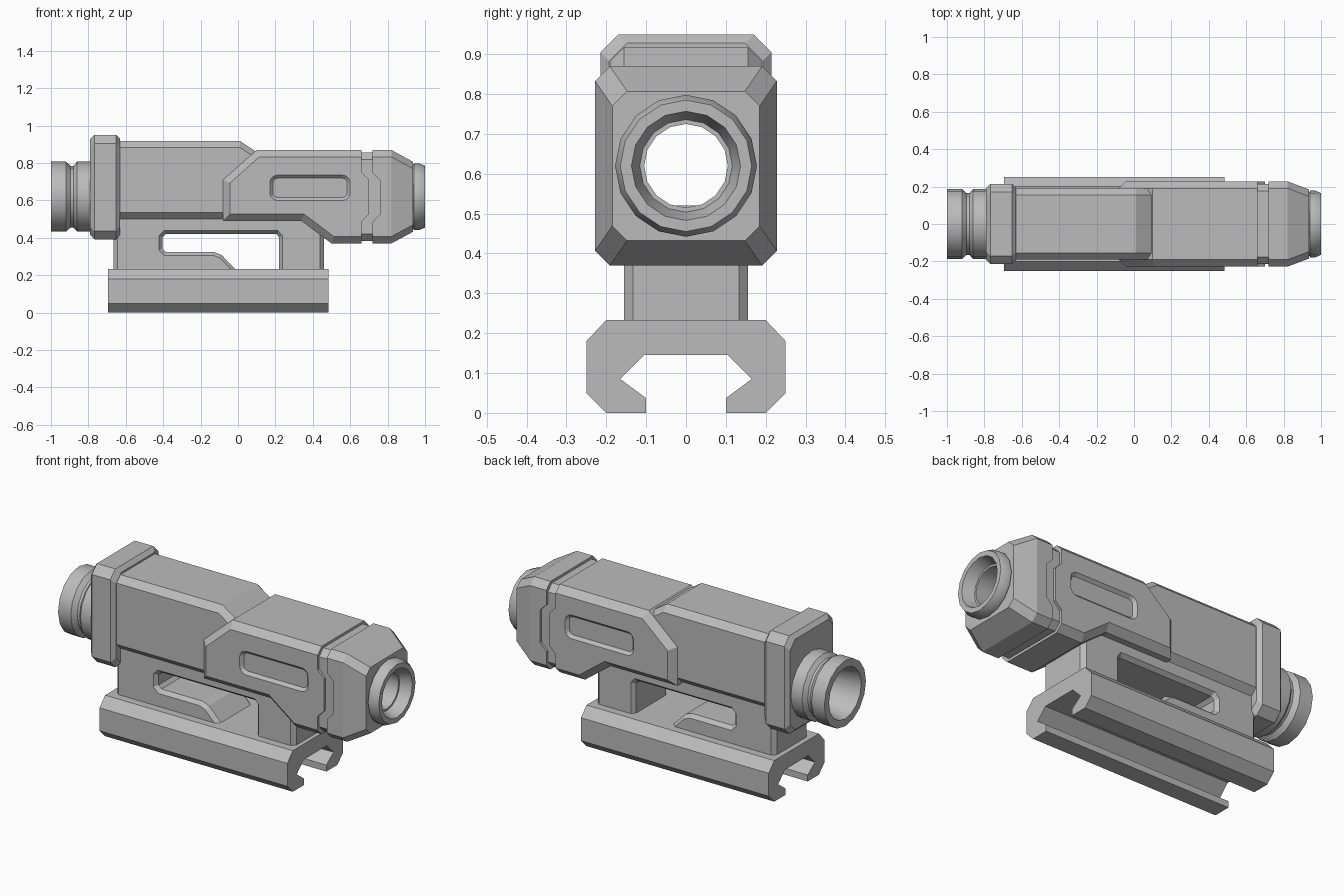
import bpy, bmesh, math
from mathutils import Vector

if "Cube" in bpy.data.objects:
    bpy.data.objects.remove(bpy.data.objects["Cube"])

AXIS_Z = 0.62   # height of the optical axis
SIDES = 16

grey = bpy.data.materials.new("matte_grey")
grey.use_nodes = True
grey.diffuse_color = (0.5, 0.5, 0.5, 1)
grey.node_tree.nodes["Principled BSDF"].inputs["Base Color"].default_value = (0.5, 0.5, 0.5, 1)


def finish(name, bm):
    bmesh.ops.recalc_face_normals(bm, faces=bm.faces)
    mesh = bpy.data.meshes.new(name)
    bm.to_mesh(mesh)
    bm.free()
    mesh.materials.append(grey)
    obj = bpy.data.objects.new(name, mesh)
    bpy.context.collection.objects.link(obj)
    return obj


def loft(name, rings, closed=False):
    """Skin a row of equal-length rings; cap the ends, or join last to first."""
    bm = bmesh.new()
    rows = [[bm.verts.new(p) for p in ring] for ring in rings]
    pairs = list(zip(rows, rows[1:])) + ([(rows[-1], rows[0])] if closed else [])
    for a, b in pairs:
        for i in range(len(a)):
            j = (i + 1) % len(a)
            bm.faces.new((a[i], a[j], b[j], b[i]))
    if not closed:
        bm.faces.new(rows[0])
        bm.faces.new(rows[-1])
    return finish(name, bm)


def octagon(x, half_width, z0, z1, c):
    """Rectangle with cut corners, standing across the x axis."""
    w = half_width
    pts = [(-w + c, z0), (w - c, z0), (w, z0 + c), (w, z1 - c),
           (w - c, z1), (-w + c, z1), (-w, z1 - c), (-w, z0 + c)]
    return [(x, y, z) for y, z in pts]


def side(y, profile):
    return [(x, y, z) for x, z in profile]


def inset(profile, d, fixed=()):
    """Mitred inset of a counter-clockwise outline; fixed edges stay put."""
    n, out = len(profile), []
    pts = [Vector(p) for p in profile]

    def edge(i):
        t = (pts[(i + 1) % n] - pts[i]).normalized()
        return Vector((-t.y, t.x)), (0 if i in fixed else d)

    for i in range(n):
        (n1, d1), (n2, d2) = edge((i - 1) % n), edge(i)
        det = n1.x * n2.y - n1.y * n2.x
        out.append((pts[i].x + (d1 * n2.y - d2 * n1.y) / det,
                    pts[i].y + (n1.x * d2 - n2.x * d1) / det))
    return out


def lathe(name, profile, closed=True):
    """Spin (x, radius) points about the optical axis."""
    rings = [[(x, r * math.sin(a), AXIS_Z + r * math.cos(a))
              for a in (2 * math.pi * k / SIDES for k in range(SIDES))]
             for x, r in profile]
    obj = loft(name, rings, closed)
    bpy.ops.object.select_all(action='DESELECT')
    obj.select_set(True)
    bpy.context.view_layer.objects.active = obj
    bpy.ops.object.shade_smooth_by_angle(angle=math.radians(30))
    return obj


def helper(obj):
    obj.hide_render = True
    obj.display_type = 'WIRE'
    obj.hide_set(True)
    return obj


def cut(obj, *cutters):
    for c in cutters:
        m = obj.modifiers.new(c.name, 'BOOLEAN')
        m.operation, m.solver, m.object = 'DIFFERENCE', 'EXACT', c


# Rail clamp: one half of the section, mirrored
half = [(0.105, 0.145), (0.165, 0.085), (0.1, 0.037), (0.1, 0), (0.2, 0),
        (0.25, 0.05), (0.25, 0.18), (0.2, 0.233)]
section = half + [(-y, z) for y, z in reversed(half)]
loft("rail_clamp", [[(x, y, z) for y, z in section] for x in (-0.695, 0.485)])

# Riser with cut corners and a flared window
foot = [(-0.643, -0.155), (0.438, -0.155), (0.46, -0.133), (0.46, 0.133),
        (0.438, 0.155), (-0.643, 0.155), (-0.665, 0.133), (-0.665, -0.133)]
riser = loft("riser", [[(x, y, z) for x, y in foot] for z in (0.22, 0.52)])
window = [(-0.425, 0.335), (-0.395, 0.305), (-0.135, 0.305), (-0.1, 0.292),
          (0.0, 0.19), (0.24, 0.19), (0.24, 0.41), (0.215, 0.44),
          (-0.395, 0.44), (-0.425, 0.41)]
narrow = inset(window, 0.02)
window_cutter = helper(loft("window_cutter", [
    side(-0.157, window), side(-0.133, narrow), side(0.133, narrow), side(0.157, window)]))
cut(riser, window_cutter)

# Bore through every part of the tube
bore = helper(lathe("bore_cutter", [(-1.1, 0.105), (1.1, 0.105)], closed=False))

# Rear body with a sloping end on top
body = loft("rear_body", [octagon(x, 0.19, 0.5, top, 0.035)
                          for x, top in ((-0.7, 0.918), (0.01, 0.918), (0.15, 0.825))])
cut(body, bore)

# Rear collar
collar = loft("rear_collar", [octagon(x, 0.215 - e, 0.392 + e, 0.95 - e, 0.045)
                              for x, e in ((-0.79, 0.022), (-0.768, 0), (-0.652, 0), (-0.63, 0.022))])
cut(collar, bore)

# Front housing with bevelled side outlines
outline = [(-0.08, 0.49), (0.34, 0.49), (0.5, 0.37), (0.82, 0.37),
           (0.82, 0.87), (0.1, 0.87), (-0.08, 0.71)]
inner = inset(outline, 0.037, fixed=(3,))
housing = loft("front_housing", [side(-0.228, inner), side(-0.191, outline),
                                 side(0.191, outline), side(0.228, inner)])

# Stepped groove around the housing, with a core as its floor
step = [(0.66, 0.3), (0.66, 0.485), (0.7, 0.525), (0.7, 0.71), (0.66, 0.75), (0.66, 0.95)]
band = step + [(x + 0.058, z) for x, z in reversed(step)]
groove = helper(loft("groove_cutter", [side(y, band) for y in (-0.3, 0.3)]))
core = loft("groove_core", [octagon(x, 0.214, 0.384, 0.856, 0.037) for x in (0.62, 0.81)])
cut(core, bore)

# Rounded recess on each side of the housing
slot = []
for k, (cx, cz) in enumerate([(0.56, 0.695), (0.21, 0.695), (0.21, 0.64), (0.56, 0.64)]):
    for s in range(4):
        a = math.radians(90 * k + 30 * s)
        slot.append((cx + 0.04 * math.cos(a), cz + 0.04 * math.sin(a)))
recesses = [helper(loft("recess_cutter_" + tag, [
    side(s * 0.24, slot), side(s * 0.228, slot), side(s * 0.212, inset(slot, 0.016))]))
    for s, tag in ((1, "back"), (-1, "front"))]
cut(housing, bore, groove, *recesses)

# Tapered nose
nose = loft("nose", [octagon(0.82, 0.228, 0.37, 0.87, 0.037),
                     octagon(0.935, 0.185, 0.432, 0.807, 0.037)])
cut(nose, bore)

# Eyepiece and front lens ring
lathe("eyepiece", [(-0.75, 0.187), (-0.86, 0.187), (-0.88, 0.165), (-0.895, 0.165),
                   (-0.92, 0.187), (-1, 0.187), (-1, 0.145), (-0.75, 0.105)])
lathe("lens_ring", [(0.9, 0.165), (0.932, 0.165), (0.942, 0.178), (0.97, 0.178),
                    (1, 0.165), (1, 0.137), (0.9, 0.105)])
